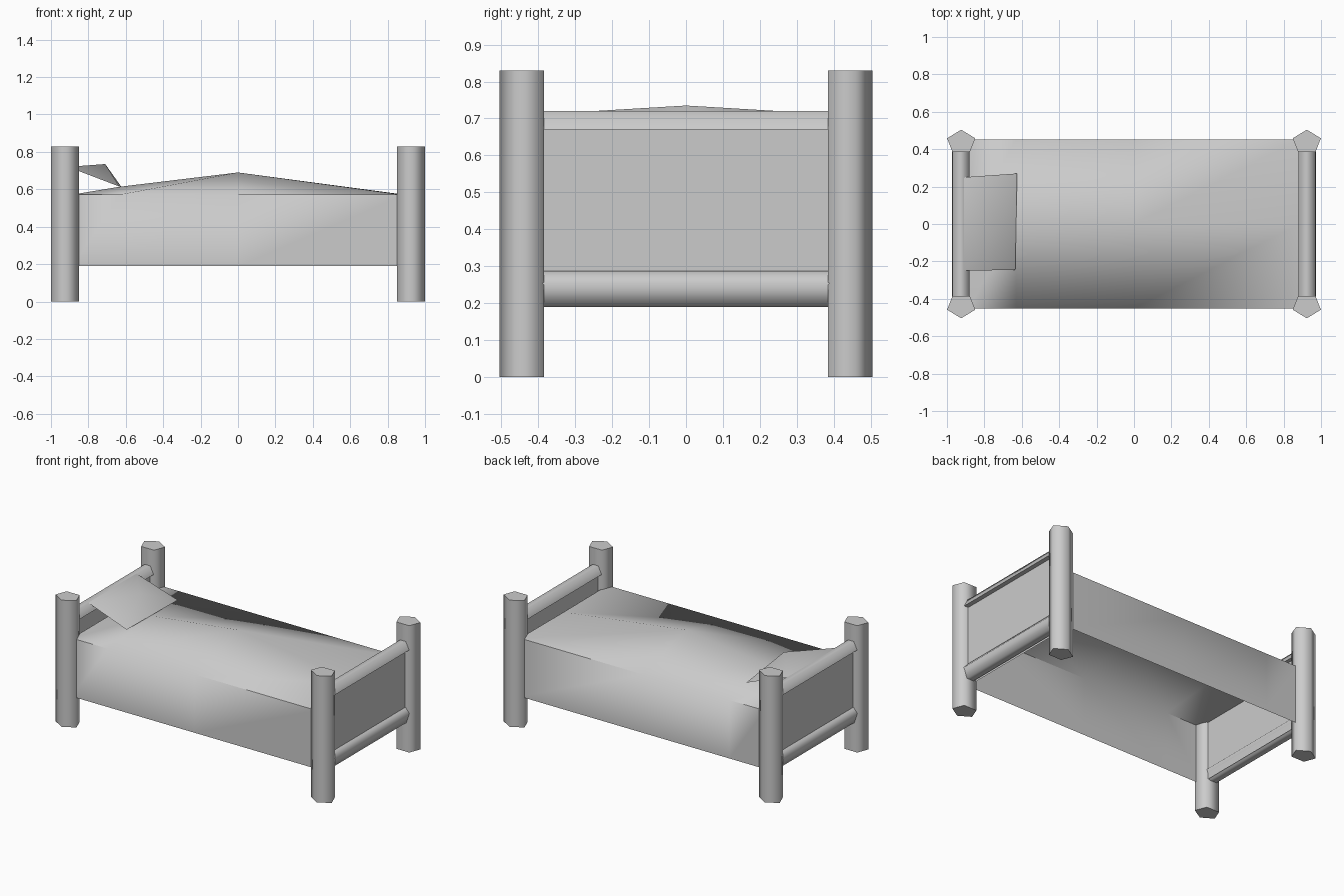
import bpy
import math

cube = bpy.data.objects.get("Cube")
if cube:
    bpy.data.objects.remove(cube, do_unlink=True)

grey = bpy.data.materials.new("light_grey")
grey.use_nodes = True
COLOUR = (0.6, 0.6, 0.6, 1)
grey.diffuse_color = COLOUR
grey.node_tree.nodes["Principled BSDF"].inputs["Base Color"].default_value = COLOUR


def add_part(name, verts, faces, angle=80):
    mesh = bpy.data.meshes.new(name)
    mesh.from_pydata(verts, [], faces)
    mesh.materials.append(grey)
    obj = bpy.data.objects.new(name, mesh)
    bpy.context.collection.objects.link(obj)
    bpy.ops.object.select_all(action="DESELECT")
    obj.select_set(True)
    bpy.context.view_layer.objects.active = obj
    bpy.ops.object.mode_set(mode="EDIT")
    bpy.ops.mesh.select_all(action="SELECT")
    bpy.ops.mesh.normals_make_consistent(inside=False)
    bpy.ops.object.mode_set(mode="OBJECT")
    bpy.ops.object.shade_smooth_by_angle(angle=math.radians(angle))
    return obj


def prism(name, start, end, angle=80):
    """Closed prism between two matching rings of points."""
    n = len(start)
    sides = [(i, (i + 1) % n, n + (i + 1) % n, n + i) for i in range(n)]
    caps = [tuple(range(n)), tuple(range(n, 2 * n))]
    return add_part(name, start + end, sides + caps, angle)


def cross_bar(name, section, sx, angle=80):
    """Bar along y with an x-z section, at the end of the bed chosen by sx."""
    rings = [[(sx * x, y, z) for x, z in section] for y in (-0.39, 0.39)]
    return prism(name, rings[0], rings[1], angle)


# Five-sided posts, points facing outward
for sx, end in ((-1, "head"), (1, "foot")):
    for sy, side in ((-1, "front"), (1, "back")):
        ring = []
        for i in range(5):
            a = math.tau * i / 5
            ring.append((sx * 0.924 + 0.079 * math.sin(a),
                         sy * (0.438 + 0.066 * math.cos(a))))
        prism(f"{end}_{side}_post",
              [(x, y, 0) for x, y in ring], [(x, y, 0.83) for x, y in ring])

    # Rails and the panel between them
    cross_bar(f"{end}_top_rail",
              [(0.88, 0.67), (0.97, 0.67), (0.945, 0.72), (0.905, 0.72)], sx)
    cross_bar(f"{end}_bottom_rail",
              [(0.9, 0.19), (0.95, 0.19), (0.972, 0.255),
               (0.945, 0.287), (0.905, 0.287), (0.878, 0.255)], sx)
    cross_bar(f"{end}_panel",
              [(0.905, 0.25), (0.94, 0.25), (0.94, 0.69), (0.905, 0.69)], sx, 30)

# Bedding: crowned shell, open underneath
stations = [(-0.885, 0.572), (-0.63, 0.614), (0, 0.69), (0.885, 0.57)]
verts, faces = [], []
for x, ridge in stations:
    verts += [(x, -0.452, 0.19), (x, -0.452, 0.572), (x, 0, ridge),
              (x, 0.452, 0.572), (x, 0.452, 0.19)]
for s in range(len(stations) - 1):
    for j in range(4):
        a = s * 5 + j
        faces.append((a, a + 1, a + 6, a + 5))
last = 5 * (len(stations) - 1)
faces += [tuple(range(5)), tuple(range(last, last + 5))]
add_part("bedding", verts, faces)

# Pillow leaning on the headboard, peaked toward the open side
add_part("pillow",
         [(-0.91, -0.25, 0.72), (-0.635, -0.245, 0.615),
          (-0.625, 0.27, 0.615), (-0.91, 0.25, 0.72), (-0.71, 0, 0.735)],
         [(0, 1, 4), (1, 2, 4), (2, 3, 4), (3, 0, 4), (3, 2, 1, 0)])
